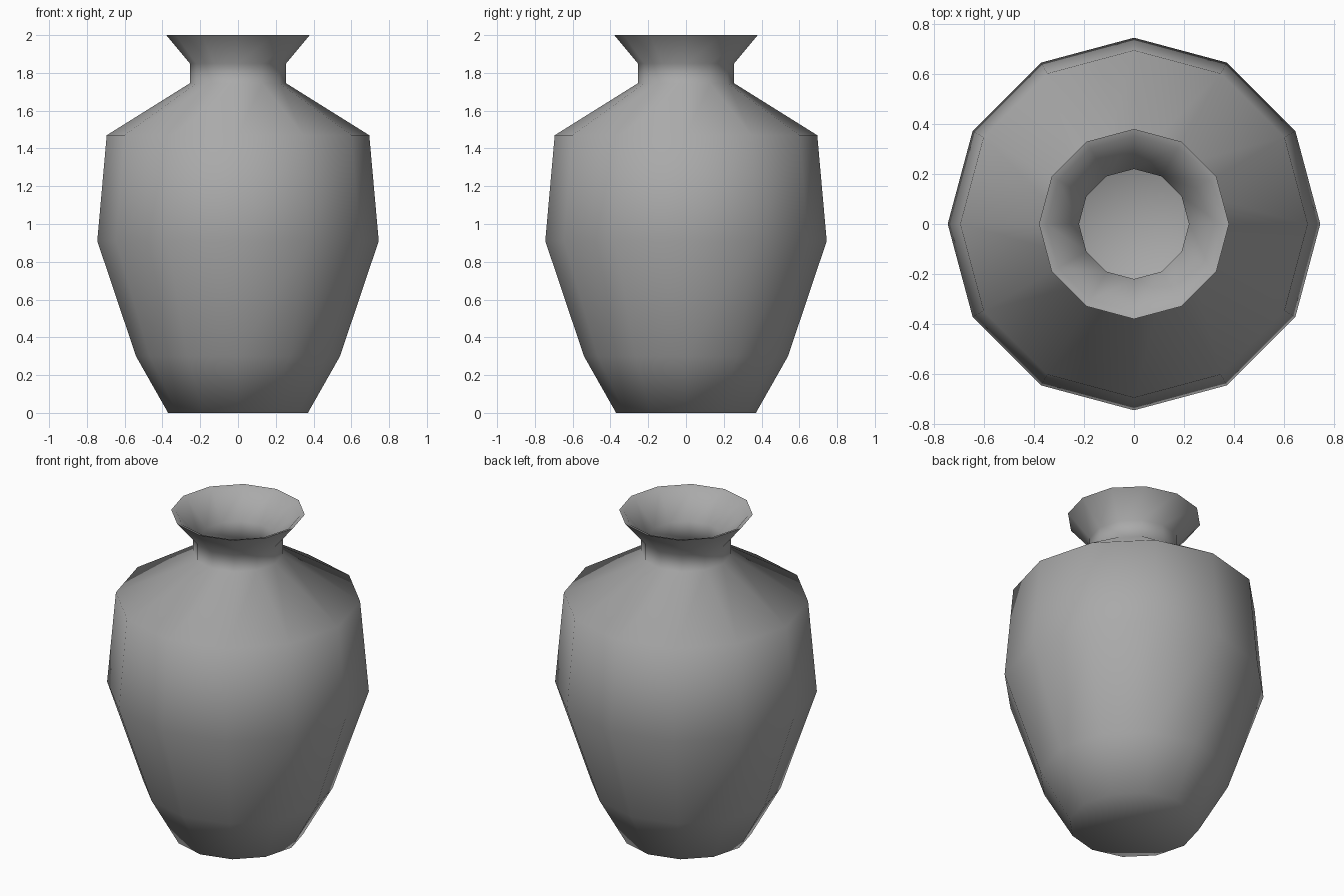
import bpy
import bmesh
import math

cube = bpy.data.objects.get("Cube")
if cube:
    bpy.data.objects.remove(cube, do_unlink=True)

SIDES = 12

# Radius and height, from the centre of the base, up the outside to the rim
OUTER = [(0, 0), (0.37, 0), (0.54, 0.30), (0.745, 0.91), (0.695, 1.47),
         (0.255, 1.745), (0.255, 1.85), (0.38, 2.0)]
# From the rim down the hollow inside to the centre of the floor
INNER = [(0.35, 1.99), (0.22, 1.84), (0.22, 1.72), (0.66, 1.45),
         (0.705, 0.91), (0.505, 0.31), (0.35, 0.04), (0, 0.04)]


def lathe(name, profile, material):
    """Spin a profile around the z axis into a closed solid."""
    bm = bmesh.new()
    verts = [bm.verts.new((r, 0, z)) for r, z in profile]
    edges = [bm.edges.new(pair) for pair in zip(verts, verts[1:])]
    bmesh.ops.spin(bm, geom=verts + edges, cent=(0, 0, 0), axis=(0, 0, 1),
                   angle=math.tau, steps=SIDES)
    bmesh.ops.remove_doubles(bm, verts=bm.verts, dist=0.0005)
    bmesh.ops.recalc_face_normals(bm, faces=bm.faces)
    mesh = bpy.data.meshes.new(name)
    bm.to_mesh(mesh)
    bm.free()
    mesh.materials.append(material)
    obj = bpy.data.objects.new(name, mesh)
    bpy.context.collection.objects.link(obj)
    return obj


# Plain grey clay
clay = bpy.data.materials.new("grey_clay")
clay.use_nodes = True
grey = (0.4, 0.4, 0.4, 1)
clay.diffuse_color = grey
clay.node_tree.nodes["Principled BSDF"].inputs["Base Color"].default_value = grey

# Hollow vase, smooth except at the rim and the base edge
vase = lathe("vase", OUTER + INNER, clay)
bpy.ops.object.select_all(action="DESELECT")
vase.select_set(True)
bpy.context.view_layer.objects.active = vase
bpy.ops.object.shade_smooth_by_angle(angle=math.radians(75))
